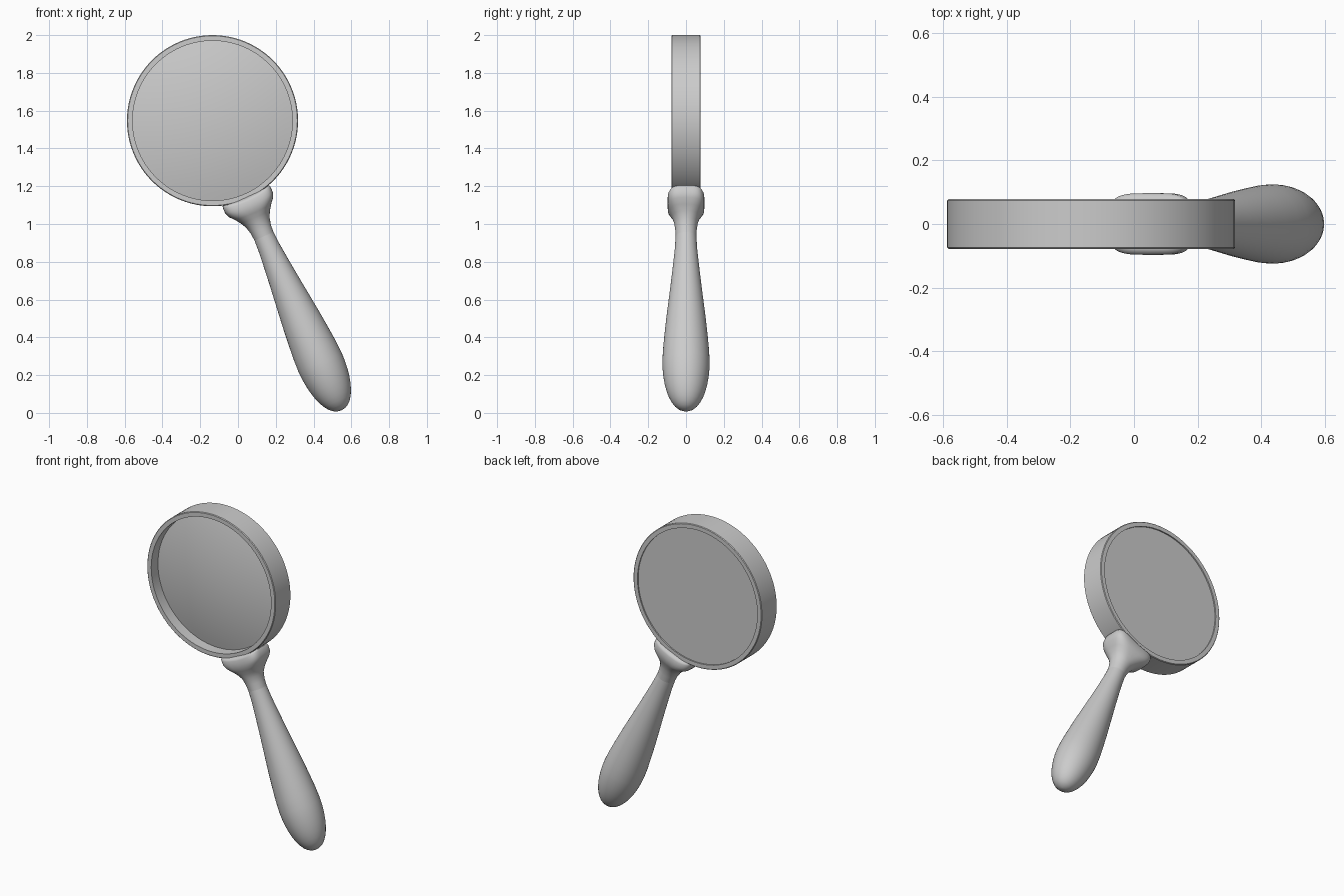
import bpy, bmesh, math
from mathutils import Vector

default = bpy.data.objects.get("Cube")
if default:
    bpy.data.objects.remove(default, do_unlink=True)

CENTRE = Vector((-0.135, 0, 1.547))
RING_R, LENS_R, HALF = 0.453, 0.423, 0.078
TILT = math.radians(24)
AXIS = Vector((math.sin(TILT), 0, -math.cos(TILT)))   # ring centre to handle tip
SIDE = Vector((math.cos(TILT), 0, math.sin(TILT)))

grey = bpy.data.materials.new("plain_grey")
grey.use_nodes = True
colour = (0.6, 0.6, 0.6, 1)
grey.diffuse_color = colour
grey.node_tree.nodes["Principled BSDF"].inputs["Base Color"].default_value = colour


def finish(name, bm, angle):
    """Turn a bmesh into a smooth shaded object."""
    bmesh.ops.remove_doubles(bm, verts=bm.verts, dist=1e-5)
    bmesh.ops.recalc_face_normals(bm, faces=bm.faces)
    mesh = bpy.data.meshes.new(name)
    bm.to_mesh(mesh)
    bm.free()
    mesh.materials.append(grey)
    obj = bpy.data.objects.new(name, mesh)
    bpy.context.collection.objects.link(obj)
    bpy.ops.object.select_all(action='DESELECT')
    obj.select_set(True)
    bpy.context.view_layer.objects.active = obj
    bpy.ops.object.shade_smooth_by_angle(angle=math.radians(angle))
    return obj


def turned(name, profile, steps=96):
    """Revolve (radius, y) points about the lens axis."""
    bm = bmesh.new()
    verts = [bm.verts.new(CENTRE + Vector((r, y, 0))) for r, y in profile]
    edges = [bm.edges.new(pair) for pair in zip(verts, verts[1:])]
    bmesh.ops.spin(bm, geom=verts + edges, cent=CENTRE, axis=(0, 1, 0),
                   angle=math.tau, steps=steps)
    return finish(name, bm, 35)


def lofted(name, sections, angle, steps=48):
    """Skin (distance, half width, half depth, squareness, wrap) sections along the axis."""
    bm = bmesh.new()
    rings = []
    for t, width, depth, power, wrap in sections:
        ring = []
        for i in range(steps):
            a = math.tau * i / steps
            c, s = math.cos(a), math.sin(a)
            u = width * math.copysign(abs(c) ** (2 / power), c)
            v = depth * math.copysign(abs(s) ** (2 / power), s)
            # Wrapped sections follow the curve of the ring
            along = t - wrap * (RING_R - math.sqrt(RING_R ** 2 - u * u))
            ring.append(bm.verts.new(CENTRE + AXIS * along + SIDE * u + Vector((0, v, 0))))
        rings.append(ring)
    for a, b in zip(rings, rings[1:]):
        for i in range(steps):
            j = (i + 1) % steps
            bm.faces.new((a[i], a[j], b[j], b[i]))
    bm.faces.new(rings[0])
    bm.faces.new(rings[-1])
    return finish(name, bm, angle)


# Rim of the glass
bev = 0.004
turned("rim", [(LENS_R, -HALF), (RING_R - bev, -HALF), (RING_R, -HALF + bev),
               (RING_R, HALF - bev), (RING_R - bev, HALF), (LENS_R, HALF),
               (LENS_R, -HALF)])

# Lens, flat behind and domed in front
EDGE_Y, DOME = -0.01, 0.05
dome = [(LENS_R * k / 12, EDGE_Y - DOME * (1 - (k / 12) ** 2)) for k in range(12, -1, -1)]
turned("lens", [(0, HALF - 0.008), (LENS_R, HALF - 0.008)] + dome)

# Collar gripping the rim
lofted("collar", [
    (0.448, 0.125, 0.080, 4, 1), (0.456, 0.135, 0.092, 4, 1), (0.466, 0.138, 0.097, 4, 1),
    (0.495, 0.138, 0.097, 4, 0.9), (0.515, 0.128, 0.095, 3.5, 0.7),
    (0.535, 0.104, 0.086, 3, 0.4), (0.560, 0.084, 0.073, 2.4, 0.2),
    (0.590, 0.068, 0.063, 2, 0), (0.630, 0.058, 0.057, 2, 0), (0.670, 0.055, 0.055, 2, 0)], 45)

# Teardrop handle with a rounded end
swell = [(0.67, 0.055), (0.74, 0.059), (0.82, 0.067), (0.93, 0.079), (1.04, 0.092),
         (1.15, 0.105), (1.25, 0.115), (1.33, 0.122), (1.40, 0.125)]
swell += [(1.40 + 0.278 * math.sin(a), 0.125 * math.cos(a) ** 0.9)
          for a in (math.radians(9 * k) for k in range(1, 10))]
swell.append((1.678, 0.004))
lofted("handle", [(t, r, r, 2, 0) for t, r in swell], 60)
